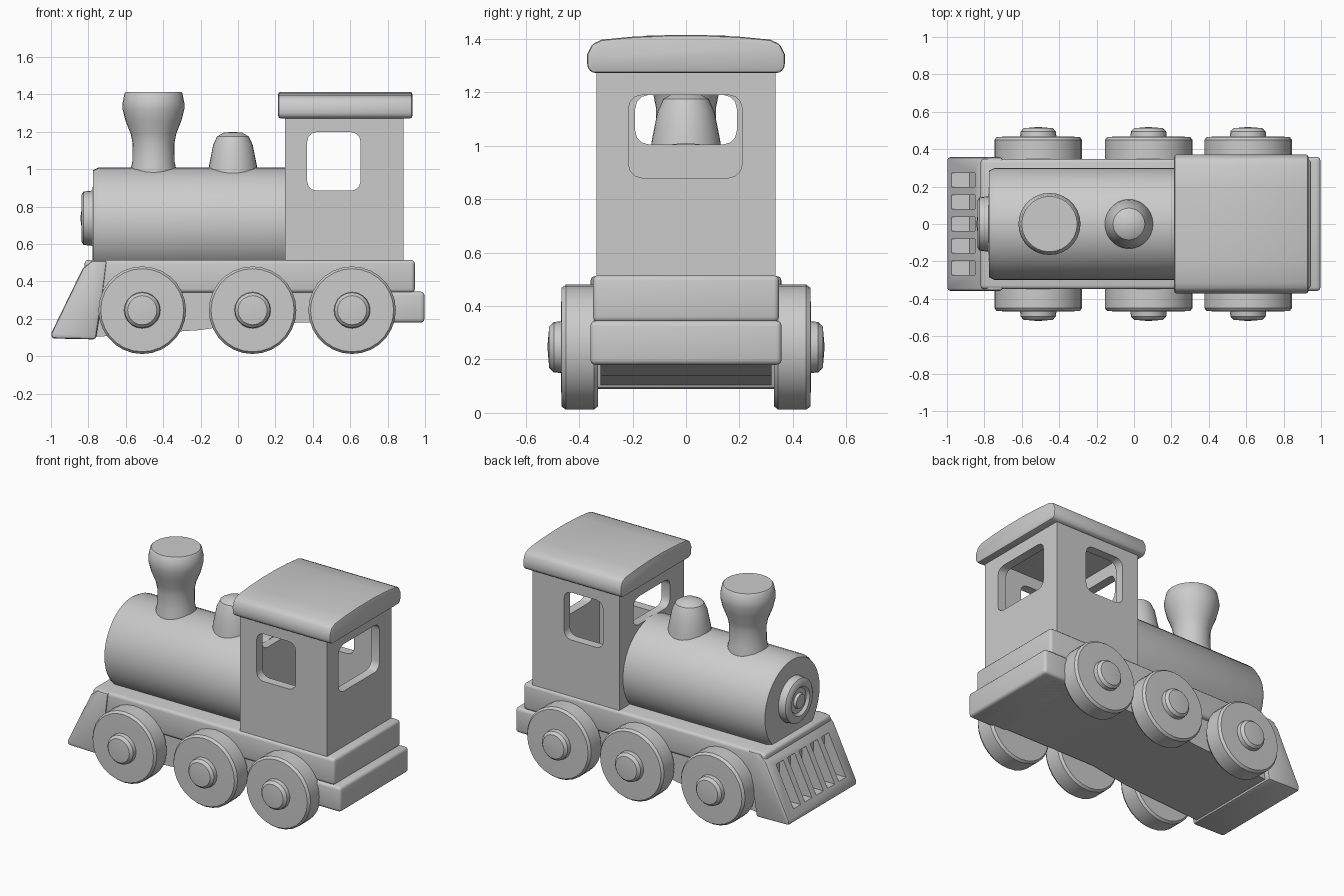
import bpy, bmesh, math
from mathutils import Matrix, Vector

cube = bpy.data.objects.get("Cube")
if cube:
    bpy.data.objects.remove(cube, do_unlink=True)

GREY = (0.6, 0.6, 0.6, 1)
grey = bpy.data.materials.new("plain grey")
grey.use_nodes = True
grey.diffuse_color = GREY
grey.node_tree.nodes["Principled BSDF"].inputs["Base Color"].default_value = GREY


def make(name, bm):
    bmesh.ops.recalc_face_normals(bm, faces=bm.faces)
    mesh = bpy.data.meshes.new(name)
    bm.to_mesh(mesh)
    bm.free()
    mesh.materials.append(grey)
    obj = bpy.data.objects.new(name, mesh)
    bpy.context.collection.objects.link(obj)
    return obj


def activate(obj):
    bpy.ops.object.select_all(action="DESELECT")
    obj.select_set(True)
    bpy.context.view_layer.objects.active = obj


def prism(name, points, axis, low, high):
    """Extrude a closed outline along x (points are y, z) or y (points are x, z)."""
    bm = bmesh.new()
    place = (lambda p, d: (d, p[0], p[1])) if axis == "x" else (lambda p, d: (p[0], d, p[1]))
    ends = [[bm.verts.new(place(p, d)) for p in points] for d in (low, high)]
    bm.faces.new(ends[0])
    bm.faces.new(ends[1])
    for i in range(len(points)):
        j = (i + 1) % len(points)
        bm.faces.new((ends[0][i], ends[0][j], ends[1][j], ends[1][i]))
    return make(name, bm)


def box(name, x, y, z):
    return prism(name, [(x[0], z[0]), (x[1], z[0]), (x[1], z[1]), (x[0], z[1])], "y", *y)


def rounded(a, b, r=0.05):
    """Rounded rectangle outline between ranges a and b."""
    pts = []
    for k, (u, v) in enumerate([(a[1] - r, b[1] - r), (a[0] + r, b[1] - r),
                                (a[0] + r, b[0] + r), (a[1] - r, b[0] + r)]):
        for s in range(4):
            t = math.pi / 2 * (k + s / 3)
            pts.append((u + r * math.cos(t), v + r * math.sin(t)))
    return pts


def lathe(name, profile, loc, axis="Z", segs=28):
    """Spin (radius, height) points around an axis; axis is the outward direction."""
    bm = bmesh.new()
    verts = [bm.verts.new((r, 0, h)) for r, h in profile]
    edges = [bm.edges.new(pair) for pair in zip(verts, verts[1:])]
    bmesh.ops.spin(bm, geom=verts + edges, cent=(0, 0, 0), axis=(0, 0, 1),
                   angle=math.tau, steps=segs, use_duplicate=False)
    bmesh.ops.remove_doubles(bm, verts=bm.verts, dist=1e-4)
    aim = Vector(axis).to_track_quat("Z", "Y").to_matrix().to_4x4() if axis != "Z" else Matrix()
    bm.transform(Matrix.Translation(loc) @ aim)
    return make(name, bm)


def bevel(obj, width, segments=3):
    activate(obj)
    mod = obj.modifiers.new("Round", "BEVEL")
    mod.width, mod.segments, mod.limit_method = width, segments, "ANGLE"
    bpy.ops.object.modifier_apply(modifier=mod.name)
    return obj


def cut(obj, cutters):
    for cutter in cutters:
        cutter.hide_render = True
        activate(obj)
        mod = obj.modifiers.new("Cut", "BOOLEAN")
        mod.operation, mod.solver, mod.object = "DIFFERENCE", "EXACT", cutter
        bpy.ops.object.modifier_apply(modifier=mod.name)
        bpy.data.objects.remove(cutter, do_unlink=True)


# Chassis, rear buffer beam and sloping underframe
bevel(box("chassis", (-0.82, 0.945), (-0.348, 0.348), (0.34, 0.515)), 0.02)
bevel(box("rear_beam", (0.72, 0.997), (-0.358, 0.358), (0.18, 0.345)), 0.02)
prism("underframe", [(-0.82, 0.10), (-0.2, 0.14), (0.05, 0.18), (0.9, 0.18), (0.9, 0.36), (-0.82, 0.36)],
      "y", -0.32, 0.32)

# Slatted cow catcher
catcher = bevel(prism("cow_catcher", [(-0.998, 0.095), (-0.998, 0.125), (-0.83, 0.47), (-0.78, 0.512),
                                      (-0.70, 0.512), (-0.72, 0.35), (-0.76, 0.09)],
                      "y", -0.357, 0.357), 0.015, 2)
slots = []
for i in range(5):
    y = (i - 2) * 0.118
    slots.append(prism("slot", [(-1.0, 0.17), (-0.88, 0.17), (-0.79, 0.36), (-0.83, 0.43), (-0.90, 0.43)],
                       "y", y - 0.037, y + 0.037))
cut(catcher, slots)

# Boiler with smokebox door
lathe("boiler", [(0, 0), (0.3, 0), (0.3, 1.0), (0.285, 1.03), (0, 1.035)],
      (0.255, 0, 0.71), (-1, 0, 0), 40)
lathe("smokebox_door", [(0, 0), (0.148, 0), (0.143, 0.05), (0.125, 0.062), (0.095, 0.062), (0.08, 0.045),
                        (0.05, 0.045), (0.045, 0.062), (0, 0.068)],
      (-0.775, 0, 0.738), (-1, 0, 0))

# Funnel and steam dome
lathe("funnel", [(0, 0.9), (0.125, 0.9), (0.122, 1.0), (0.113, 1.04), (0.112, 1.14), (0.122, 1.19),
                 (0.15, 1.26), (0.165, 1.32), (0.166, 1.35), (0.155, 1.405), (0.148, 1.412), (0, 1.412)],
      (-0.452, 0, 0))
lathe("steam_dome", [(0, 0.9), (0.14, 0.9), (0.128, 1.02), (0.118, 1.07), (0.106, 1.13), (0.085, 1.175),
                     (0.05, 1.195), (0, 1.2)], (-0.027, 0, 0))

# Hollow cab with four windows
cab = box("cab", (0.25, 0.885), (-0.335, 0.335), (0.50, 1.30))
cut(cab, [box("cavity", (0.31, 0.825), (-0.275, 0.275), (0.56, 1.28)),
          prism("side_windows", rounded((0.37, 0.655), (0.885, 1.198)), "y", -0.5, 0.5),
          prism("rear_window", rounded((-0.215, 0.21), (0.88, 1.19)), "x", 0.7, 1.0),
          prism("front_window", rounded((-0.19, 0.19), (1.005, 1.19)), "x", 0.1, 0.4)])

# Arched roof
half = [(0.35, 1.272), (0.369, 1.29), (0.371, 1.34), (0.352, 1.38), (0.315, 1.397), (0.2, 1.408), (0.07, 1.414)]
bevel(prism("roof", half + [(-y, z) for y, z in reversed(half)], "x", 0.215, 0.932), 0.012, 2)

# Wheels with hubs, and axles
for place, x in (("front", -0.512), ("middle", 0.078), ("rear", 0.61)):
    for side, s in (("left", 1), ("right", -1)):
        lathe(f"{place}_{side}_wheel", [(0, 0.33), (0.222, 0.33), (0.234, 0.345), (0.234, 0.45),
                                        (0.222, 0.466), (0, 0.47)],
              (x, 0, 0.246), (0, s, 0))
        lathe(f"{place}_{side}_hub", [(0, 0.46), (0.098, 0.46), (0.094, 0.495), (0.078, 0.512), (0, 0.519)],
              (x, 0, 0.246), (0, s, 0), 20)
    lathe(f"{place}_axle", [(0, -0.4), (0.06, -0.4), (0.06, 0.4), (0, 0.4)], (x, 0, 0.246), (0, 1, 0), 16)

# Smooth shading with crisp edges
for obj in bpy.context.scene.objects:
    if obj.type == "MESH":
        activate(obj)
        bpy.ops.object.shade_smooth_by_angle(angle=math.radians(35))
